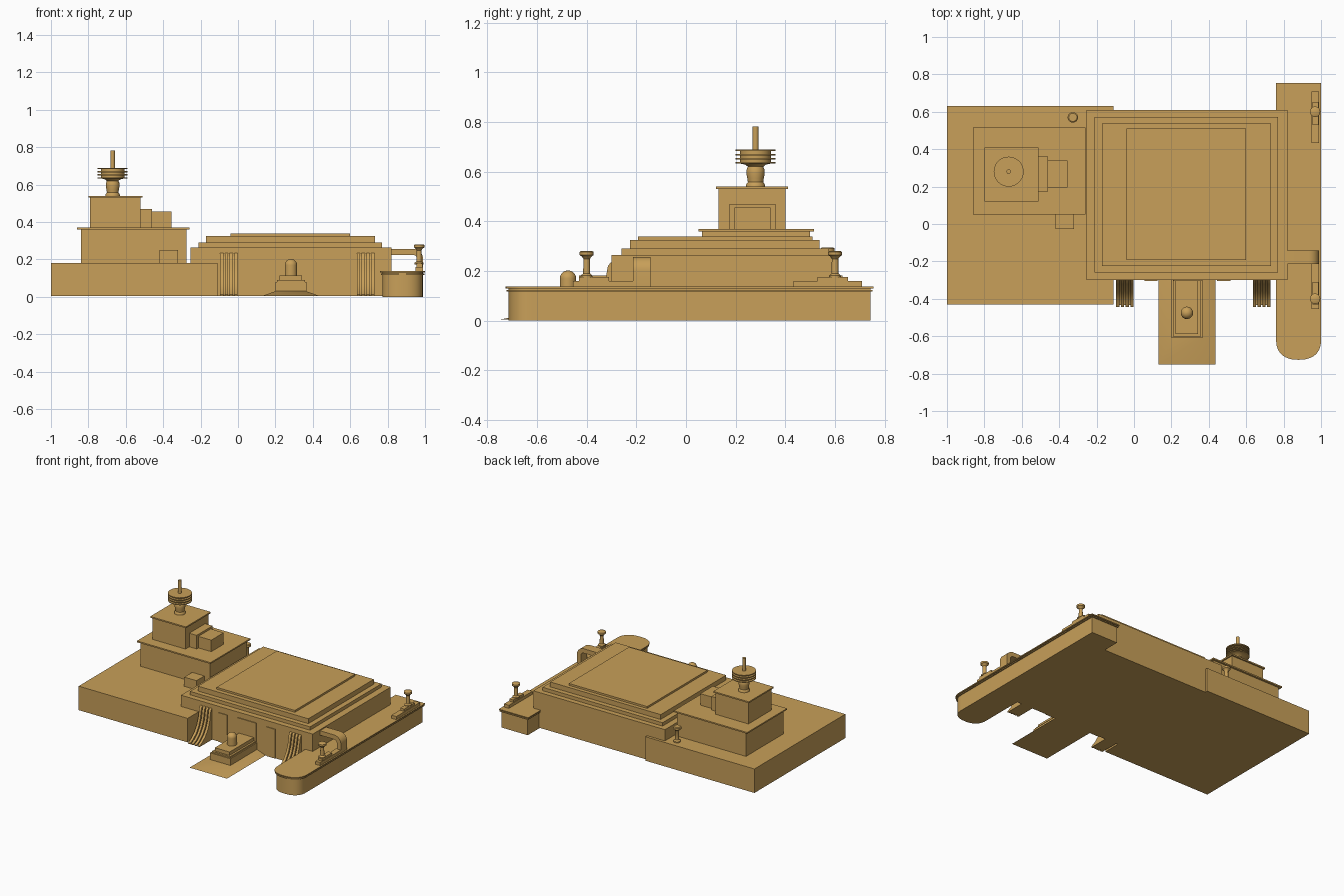
import bpy, bmesh, math

if "Cube" in bpy.data.objects:
    bpy.data.objects.remove(bpy.data.objects["Cube"])

tan = bpy.data.materials.new("tan_stone")
tan.diffuse_color = (0.58, 0.35, 0.10, 1)
tan.use_nodes = True
tan.node_tree.nodes["Principled BSDF"].inputs["Base Color"].default_value = tan.diffuse_color


def finish(name, bm, smooth=False):
    bmesh.ops.recalc_face_normals(bm, faces=bm.faces)
    me = bpy.data.meshes.new(name)
    bm.to_mesh(me)
    bm.free()
    me.materials.append(tan)
    ob = bpy.data.objects.new(name, me)
    bpy.context.collection.objects.link(ob)
    if smooth:
        bpy.ops.object.select_all(action='DESELECT')
        ob.select_set(True)
        bpy.context.view_layer.objects.active = ob
        bpy.ops.object.shade_smooth_by_angle(angle=math.radians(35))
    return ob


def box(name, x0, x1, y0, y1, z0, z1):
    bm = bmesh.new()
    bmesh.ops.create_cube(bm, size=1)
    for v in bm.verts:
        v.co = ((x0 + x1) / 2 + v.co.x * (x1 - x0),
                (y0 + y1) / 2 + v.co.y * (y1 - y0),
                (z0 + z1) / 2 + v.co.z * (z1 - z0))
    return finish(name, bm)


def extrude(name, pts, vec, smooth=True):
    """Closed 3D outline swept along vec."""
    bm = bmesh.new()
    f = bm.faces.new([bm.verts.new(p) for p in pts])
    r = bmesh.ops.extrude_face_region(bm, geom=[f], use_keep_orig=True)
    bmesh.ops.translate(bm, vec=vec,
                        verts=[g for g in r['geom'] if isinstance(g, bmesh.types.BMVert)])
    return finish(name, bm, smooth)


def lathe(name, x, y, z, profile, n=32):
    """Profile of (radius, height) turned about a vertical axis."""
    bm = bmesh.new()
    rings = [[bm.verts.new((x + r * math.cos(2 * math.pi * i / n),
                            y + r * math.sin(2 * math.pi * i / n), z + h))
              for i in range(n)] for r, h in profile]
    for a, b in zip(rings, rings[1:]):
        for i in range(n):
            j = (i + 1) % n
            bm.faces.new((a[i], a[j], b[j], b[i]))
    bm.faces.new(rings[0])
    bm.faces.new(rings[-1])
    return finish(name, bm, True)


# Left plinth with stepped tower blocks
B = 0.005
box("left_plinth", -1, -0.11, -0.43, 0.63, B, 0.182)
box("lower_tower", -0.84, -0.275, 0.065, 0.50, 0.18, 0.36)
box("lower_tower_roof", -0.86, -0.26, 0.05, 0.515, 0.36, 0.37)
box("upper_tower", -0.79, -0.52, 0.13, 0.40, 0.37, 0.53)
box("upper_tower_roof", -0.80, -0.51, 0.12, 0.41, 0.53, 0.54)
box("annex_inner", -0.52, -0.46, 0.175, 0.36, 0.37, 0.47)
box("annex_outer", -0.46, -0.355, 0.195, 0.34, 0.37, 0.455)
box("small_annex", -0.42, -0.32, -0.027, 0.065, 0.18, 0.25)

# Beacon on the tower: bulged neck, stacked discs, rod
beacon = [(0.038, 0), (0.038, 0.01), (0.031, 0.02), (0.033, 0.035), (0.037, 0.055),
          (0.036, 0.07), (0.031, 0.082), (0.04, 0.09), (0.062, 0.095)]
for k in range(4):
    h = 0.095 + k * 0.0165
    beacon += [(0.062, h), (0.08, h), (0.08, h + 0.006), (0.062, h + 0.006)]
lathe("beacon", -0.67, 0.28, 0.538, beacon)
lathe("beacon_rod", -0.67, 0.28, 0.685, [(0.012, 0), (0.012, 0.097)], 16)

# Main hall with stepped roof
for n, x0, x1, y0, y1, z0, z1 in (
        ("hall", -0.255, 0.82, -0.30, 0.61, B, 0.265),
        ("hall_roof_step", -0.21, 0.77, -0.26, 0.573, 0.265, 0.29),
        ("hall_upper_roof", -0.17, 0.732, -0.225, 0.538, 0.29, 0.326),
        ("hall_roof_panel", -0.04, 0.60, -0.193, 0.51, 0.326, 0.34)):
    box(n, x0, x1, y0, y1, z0, z1)

# Front wall plates
box("door_plate", 0.21, 0.36, -0.306, -0.29, B, 0.225)
for cx in (0.09, 0.48):
    box("wall_plate", cx - 0.035, cx + 0.035, -0.305, -0.29, B, 0.22)

# Curved ribbed buttresses
prof = [(-0.28, 0.235), (-0.302, 0.235), (-0.314, 0.222), (-0.32, 0.19), (-0.328, 0.15),
        (-0.345, 0.105), (-0.375, 0.06), (-0.41, 0.03), (-0.445, 0.012), (-0.445, B), (-0.28, B)]
for x0 in (-0.096, 0.635):
    for k in range(4):
        x = x0 + k * 0.0255
        extrude("buttress_rib", [(x, y, z) for y, z in prof], (0.018, 0, 0))
    inner = [(min(y + 0.012, -0.28), max(z - 0.008, B)) for y, z in prof]
    extrude("buttress_core", [(x0 + 0.005, y, z) for y, z in inner], (0.085, 0, 0))

# Front apron, stepped pedestal and dome
bm = bmesh.new()
low = [bm.verts.new(p) for p in ((0.13, -0.75, B), (0.435, -0.75, B), (0.435, -0.295, B), (0.13, -0.295, B))]
top = [bm.verts.new(p) for p in ((0.20, -0.61, 0.03), (0.365, -0.61, 0.03), (0.365, -0.295, 0.03), (0.20, -0.295, 0.03))]
bm.faces.new(low)
bm.faces.new(top)
for i in range(4):
    j = (i + 1) % 4
    bm.faces.new((low[i], low[j], top[j], top[i]))
finish("apron", bm, True)
box("pedestal", 0.20, 0.365, -0.61, -0.295, 0.02, 0.08)
box("pedestal_lip", 0.208, 0.357, -0.602, -0.295, 0.08, 0.09)
box("pedestal_top", 0.222, 0.343, -0.588, -0.295, 0.09, 0.115)
dome = [(0.033, 0), (0.033, 0.055)] + [
    (0.033 * math.cos(a * math.pi / 16) + 0.0005, 0.055 + 0.033 * math.sin(a * math.pi / 16)) for a in range(1, 9)]
lathe("dome", 0.283, -0.475, 0.114, dome)


# Right pier with rounded front end and twin rims
def pier_outline(inset, z):
    a, yb = 0.12 - inset, 0.755 - inset
    pts = [(0.88 + a, yb, z), (0.88 - a, yb, z)]
    for k in range(25):
        t = math.pi + math.pi * k / 24
        c, s = math.cos(t), math.sin(t)
        pts.append((0.88 + a * math.copysign(abs(c) ** 0.85, c),
                    -0.62 - (0.106 - inset) * abs(s) ** 0.85, z))
    return pts


extrude("pier_body", pier_outline(0.012, 0), (0, 0, 0.135))
extrude("pier_lower_rim", pier_outline(0.004, 0.118), (0, 0, 0.006))
extrude("pier_upper_rim", pier_outline(0.0, 0.130), (0, 0, 0.007))

# Bollards: two on the pier, one on the plinth
post = [(0.024, 0), (0.024, 0.008), (0.014, 0.016), (0.013, 0.075), (0.02, 0.085),
        (0.028, 0.09), (0.028, 0.103), (0.022, 0.107)]
for y, y0, y1, s0, s1 in ((-0.40, -0.455, -0.21, -0.43, -0.31), (0.60, 0.433, 0.708, 0.53, 0.652)):
    box("bollard_base", 0.95, 0.99, y0, y1, 0.135, 0.16)
    box("bollard_step", 0.954, 0.986, s0, s1, 0.16, 0.177)
    lathe("bollard", 0.968, y, 0.174, post, 24)
lathe("plinth_bollard", -0.327, 0.57, 0.182, [(r, h * 1.06) for r, h in post], 24)

# Arched duct from hall to pier
arc = [i * math.pi / 16 for i in range(9)]
outer = [(0.935 + 0.055 * math.sin(t), 0.202 + 0.055 * math.cos(t)) for t in arc]
inner = [(0.935 + 0.022 * math.sin(t), 0.202 + 0.022 * math.cos(t)) for t in reversed(arc)]
duct = [(0.81, 0.257)] + outer + [(0.99, 0.135), (0.957, 0.135)] + inner + [(0.81, 0.224)]
extrude("arched_duct", [(x, -0.214, z) for x, z in duct], (0, 0.072, 0))
